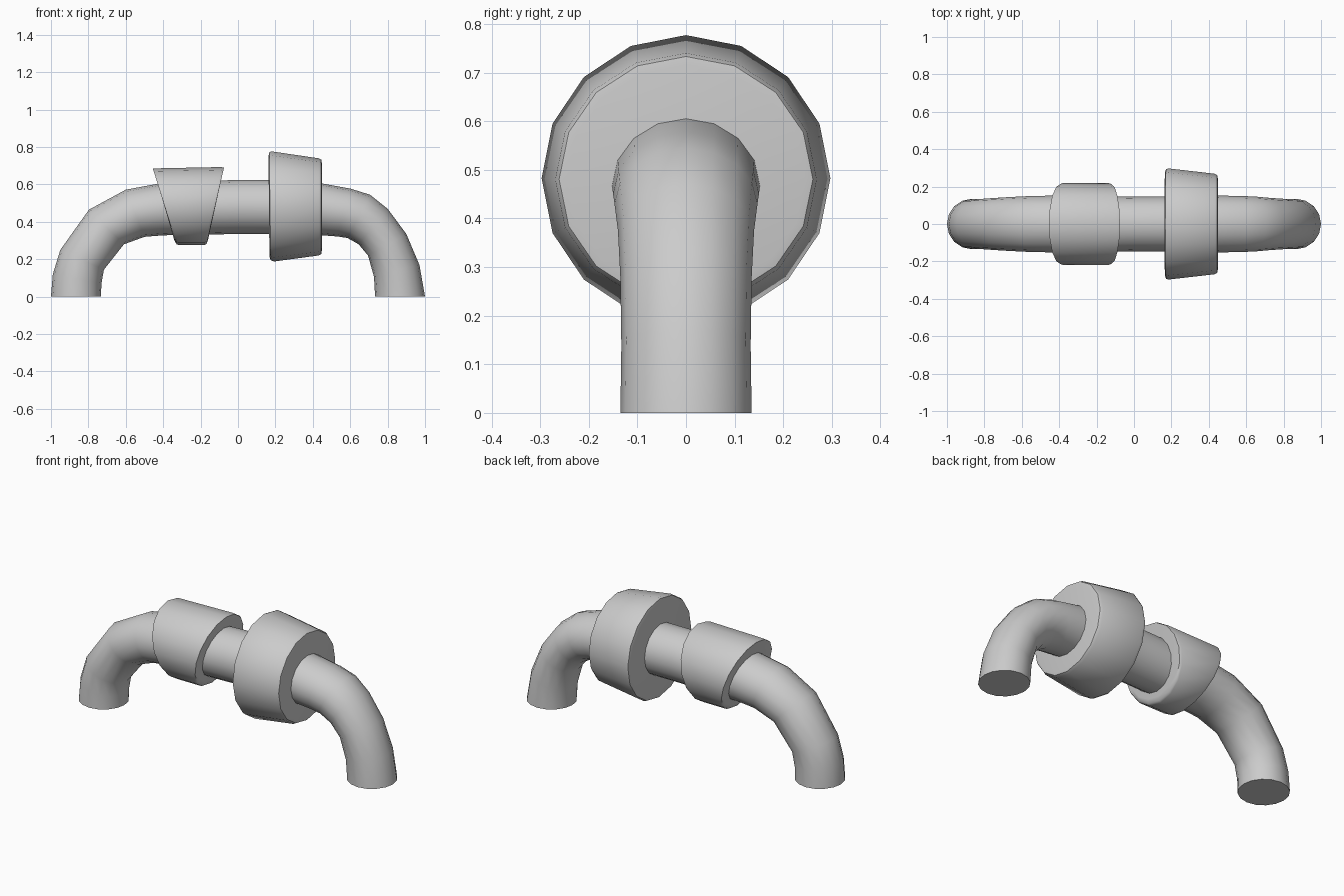
import bpy, bmesh
from math import sin, cos, pi

SIDES = 16


def loft(name, sections):
    """Skin elliptical rings; each section is top x, top z, bottom x, bottom z, y radius."""
    bm = bmesh.new()
    rings = []
    for tx, tz, bx, bz, ry in sections:
        ring = []
        for i in range(SIDES):
            a = 2 * pi * i / SIDES
            t = (1 + cos(a)) / 2
            ring.append(bm.verts.new((bx + (tx - bx) * t, ry * sin(a), bz + (tz - bz) * t)))
        rings.append(ring)
    for r0, r1 in zip(rings, rings[1:]):
        for i in range(SIDES):
            j = (i + 1) % SIDES
            bm.faces.new((r0[i], r0[j], r1[j], r1[i]))
    bm.faces.new(rings[0])
    bm.faces.new(rings[-1])
    bmesh.ops.recalc_face_normals(bm, faces=bm.faces)
    mesh = bpy.data.meshes.new(name)
    bm.to_mesh(mesh)
    bm.free()
    obj = bpy.data.objects.new(name, mesh)
    bpy.context.collection.objects.link(obj)
    bpy.ops.object.select_all(action='DESELECT')
    obj.select_set(True)
    bpy.context.view_layer.objects.active = obj
    bpy.ops.object.shade_smooth_by_angle(angle=0.8)
    return obj


# Curved handle pipe with capped ends
loft("handle_pipe", [
    (-1.0, 0, -.733, 0, .135),
    (-.99, .12, -.73, .07, .133),
    (-.95, .25, -.717, .144, .133),
    (-.797, .465, -.61, .28, .142),
    (-.6, .572, -.5, .32, .15),
    (-.417, .606, -.40, .328, .152),
    (0, .625, 0, .335, .146),
    (.17, .625, .17, .335, .146),
    (.45, .605, .45, .328, .152),
    (.6, .578, .53, .322, .15),
    (.706, .545, .585, .314, .147),
    (.80, .47, .645, .28, .14),
    (.90, .335, .695, .22, .135),
    (.97, .17, .727, .107, .133),
    (1.0, 0, .733, 0, .135),
])

# Wedge-shaped collar
loft("small_collar", [
    (-.446, .665, -.340, .300, .200),
    (-.455, .684, -.328, .280, .215),
    (-.440, .686, -.315, .275, .219),
    (-.090, .693, -.180, .275, .219),
    (-.075, .690, -.168, .282, .213),
    (-.080, .670, -.160, .305, .195),
])

# Larger tapered collar
loft("large_collar", [
    (.163, .750, .168, .215, .275),
    (.167, .772, .175, .195, .293),
    (.178, .777, .192, .188, .297),
    (.430, .740, .430, .220, .269),
    (.445, .733, .445, .228, .261),
    (.448, .715, .448, .245, .245),
])
